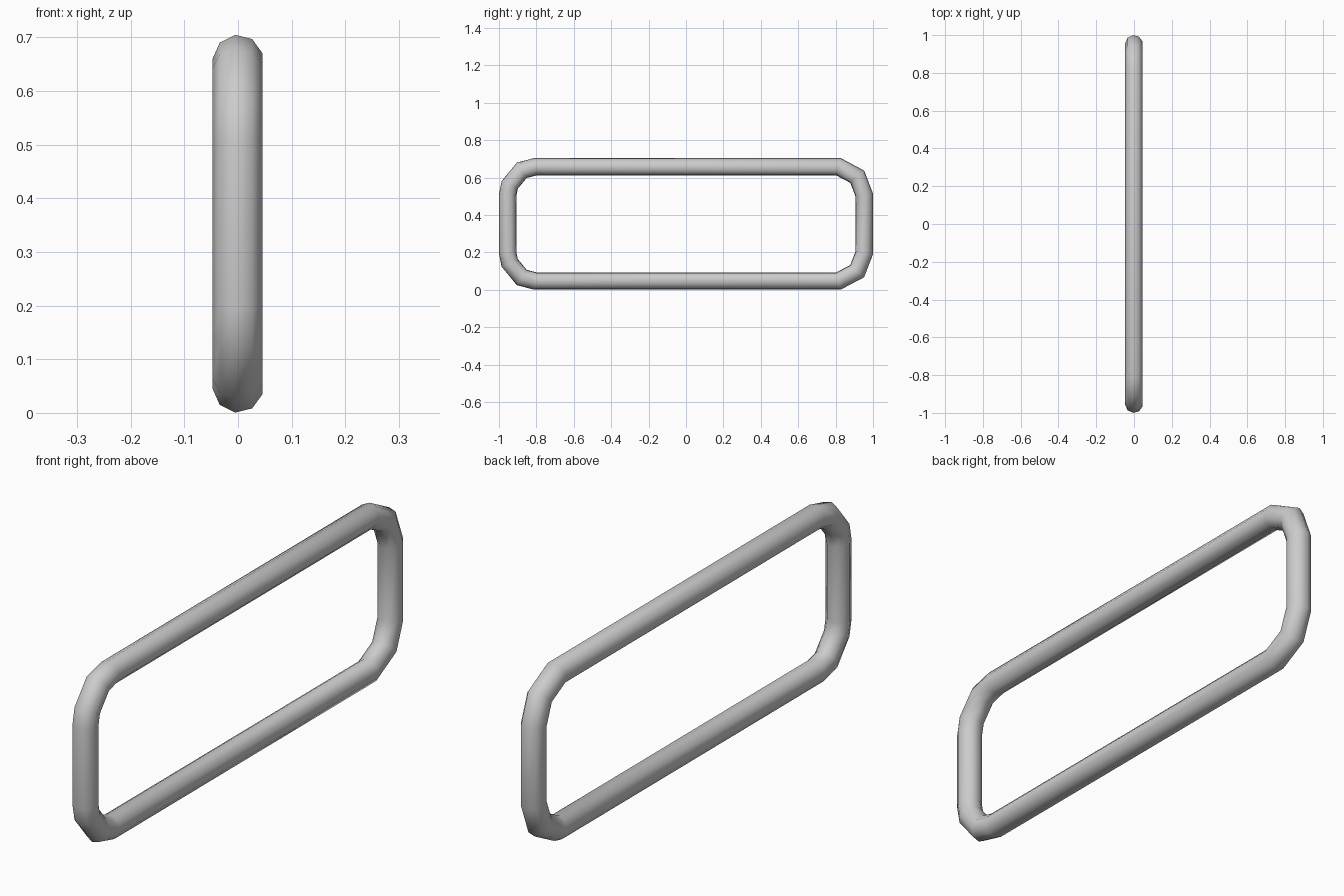
import bpy, bmesh, math
from mathutils import Vector

if "Cube" in bpy.data.objects:
    bpy.data.objects.remove(bpy.data.objects["Cube"])

R = 0.0472          # tube radius
SIDES = 9
MID_Z = 0.3525

# centre line of the upper half, as (y, height above mid line), left to right
upper = [(-0.953, 0.153), (-0.942, 0.208), (-0.878, 0.286), (-0.805, 0.305),
         (0.815, 0.305), (0.915, 0.252), (0.953, 0.153)]
path = [Vector(p) for p in upper + [(y, -z) for y, z in reversed(upper)]]

bm = bmesh.new()
rings = []
n = len(path)
for i, p in enumerate(path):
    # mitred outward direction at each path corner
    a = (p - path[i - 1]).normalized()
    b = (path[(i + 1) % n] - p).normalized()
    na, nb = Vector((-a.y, a.x)), Vector((-b.y, b.x))
    out = (na + nb).normalized()
    out /= out.dot(na)
    ring = []
    for k in range(SIDES):
        t = math.radians(-6 + 360 * k / SIDES)
        q = p + out * R * math.cos(t)
        ring.append(bm.verts.new((R * math.sin(t), q.x, MID_Z + q.y)))
    rings.append(ring)

# skin neighbouring rings into a closed loop
for i in range(n):
    r0, r1 = rings[i], rings[(i + 1) % n]
    for k in range(SIDES):
        j = (k + 1) % SIDES
        bm.faces.new((r0[k], r0[j], r1[j], r1[k]))
bmesh.ops.recalc_face_normals(bm, faces=bm.faces[:])
for f in bm.faces:
    f.smooth = True

mesh = bpy.data.meshes.new("tube_frame")
bm.to_mesh(mesh)
bm.free()
obj = bpy.data.objects.new("tube_frame", mesh)
bpy.context.collection.objects.link(obj)
